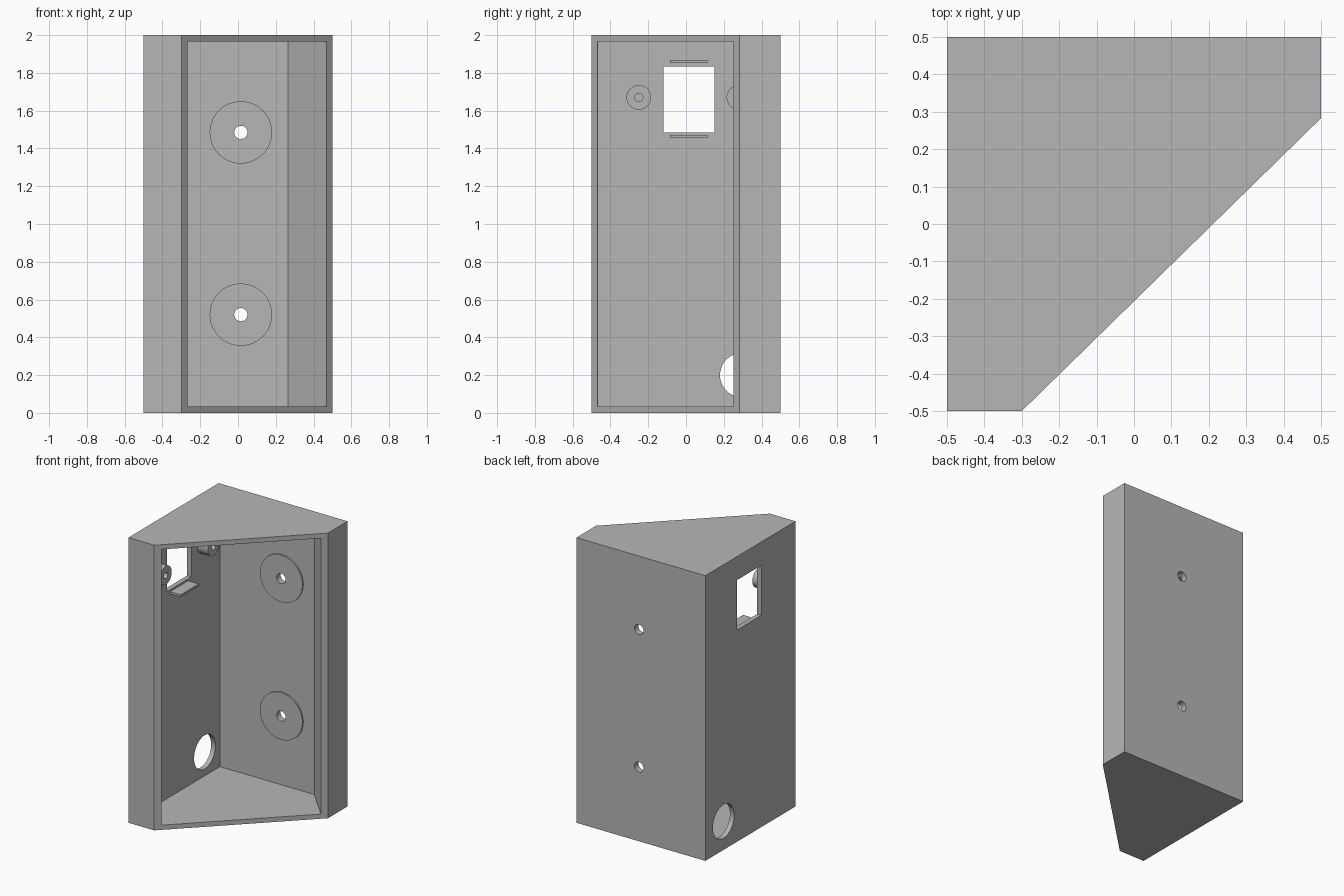
import bpy, bmesh, math
from mathutils import Matrix, Vector

cube = bpy.data.objects.get("Cube")
if cube:
    bpy.data.objects.remove(cube, do_unlink=True)

grey = bpy.data.materials.new("plain grey")
grey.use_nodes = True
COLOUR = (0.47, 0.47, 0.47, 1)
grey.diffuse_color = COLOUR
grey.node_tree.nodes["Principled BSDF"].inputs["Base Color"].default_value = COLOUR

WALL = 0.033
INNER = 0.5 - WALL


def finish(name, bm):
    bmesh.ops.recalc_face_normals(bm, faces=bm.faces)
    mesh = bpy.data.meshes.new(name)
    bm.to_mesh(mesh)
    bm.free()
    mesh.materials.append(grey)
    obj = bpy.data.objects.new(name, mesh)
    bpy.context.collection.objects.link(obj)
    return obj


def prism(name, outline, z0, z1):
    bm = bmesh.new()
    face = bm.faces.new([bm.verts.new((x, y, z0)) for x, y in outline])
    top = bmesh.ops.extrude_face_region(bm, geom=[face])
    verts = [g for g in top["geom"] if isinstance(g, bmesh.types.BMVert)]
    bmesh.ops.translate(bm, verts=verts, vec=(0, 0, z1 - z0))
    return finish(name, bm)


def box(name, x0, x1, y0, y1, z0, z1):
    return prism(name, [(x0, y0), (x1, y0), (x1, y1), (x0, y1)], z0, z1)


def cylinder(name, start, end, radius):
    start, end = Vector(start), Vector(end)
    axis = end - start
    place = Matrix.Translation((start + end) / 2) @ axis.to_track_quat("Z", "Y").to_matrix().to_4x4()
    bm = bmesh.new()
    bmesh.ops.create_cone(bm, cap_ends=True, segments=48, radius1=radius,
                          radius2=radius, depth=axis.length, matrix=place)
    return finish(name, bm)


def combine(target, tool, operation):
    mod = target.modifiers.new(operation.lower(), "BOOLEAN")
    mod.operation, mod.object, mod.solver = operation, tool, "EXACT"
    graph = bpy.context.evaluated_depsgraph_get()
    mesh = bpy.data.meshes.new_from_object(target.evaluated_get(graph))
    target.modifiers.clear()
    target.data = mesh
    bpy.data.objects.remove(tool, do_unlink=True)


# Corner housing: five-sided prism, hollowed through its slanted face
housing = prism("housing", [(-.5, -.5), (-.3, -.5), (.5, .283), (.5, .5), (-.5, .5)], 0, 2)
cavity = prism("cavity_cutter", [(-INNER, -INNER), (-.267, -INNER), (-.067, -.667),
                                 (.665, .04), (.265, INNER), (-INNER, INNER)], WALL, 2 - WALL)
combine(housing, cavity, "DIFFERENCE")

# Raised pads and screw holes in the back wall
for z in (.52, 1.485):
    combine(housing, cylinder("pad", (.015, INNER + .01, z), (.015, INNER - .01, z), .165), "UNION")
    combine(housing, cylinder("hole_cutter", (.015, .4, z), (.015, .6, z), .035), "DIFFERENCE")

# Square window and round cable hole in the side wall
combine(housing, box("window_cutter", -.6, -.4, -.12, .15, 1.485, 1.835), "DIFFERENCE")
combine(housing, cylinder("cable_cutter", (-.6, .298, .2), (-.4, .298, .2), .118), "DIFFERENCE")

# Screw bosses either side of the window
for y in (-.25, .28):
    combine(housing, cylinder("boss", (-.48, y, 1.67), (-.385, y, 1.67), .065), "UNION")
    combine(housing, cylinder("pilot_cutter", (-INNER, y, 1.67), (-.3, y, 1.67), .022), "DIFFERENCE")

# Thin ledges above and below the window
for z in (1.455, 1.853):
    combine(housing, box("ledge", -.48, -.385, -.085, .115, z, z + .016), "UNION")

# Smooth the round walls, keep the edges sharp
bpy.ops.object.select_all(action="DESELECT")
housing.select_set(True)
bpy.context.view_layer.objects.active = housing
bpy.ops.object.shade_smooth_by_angle(angle=math.radians(30))
